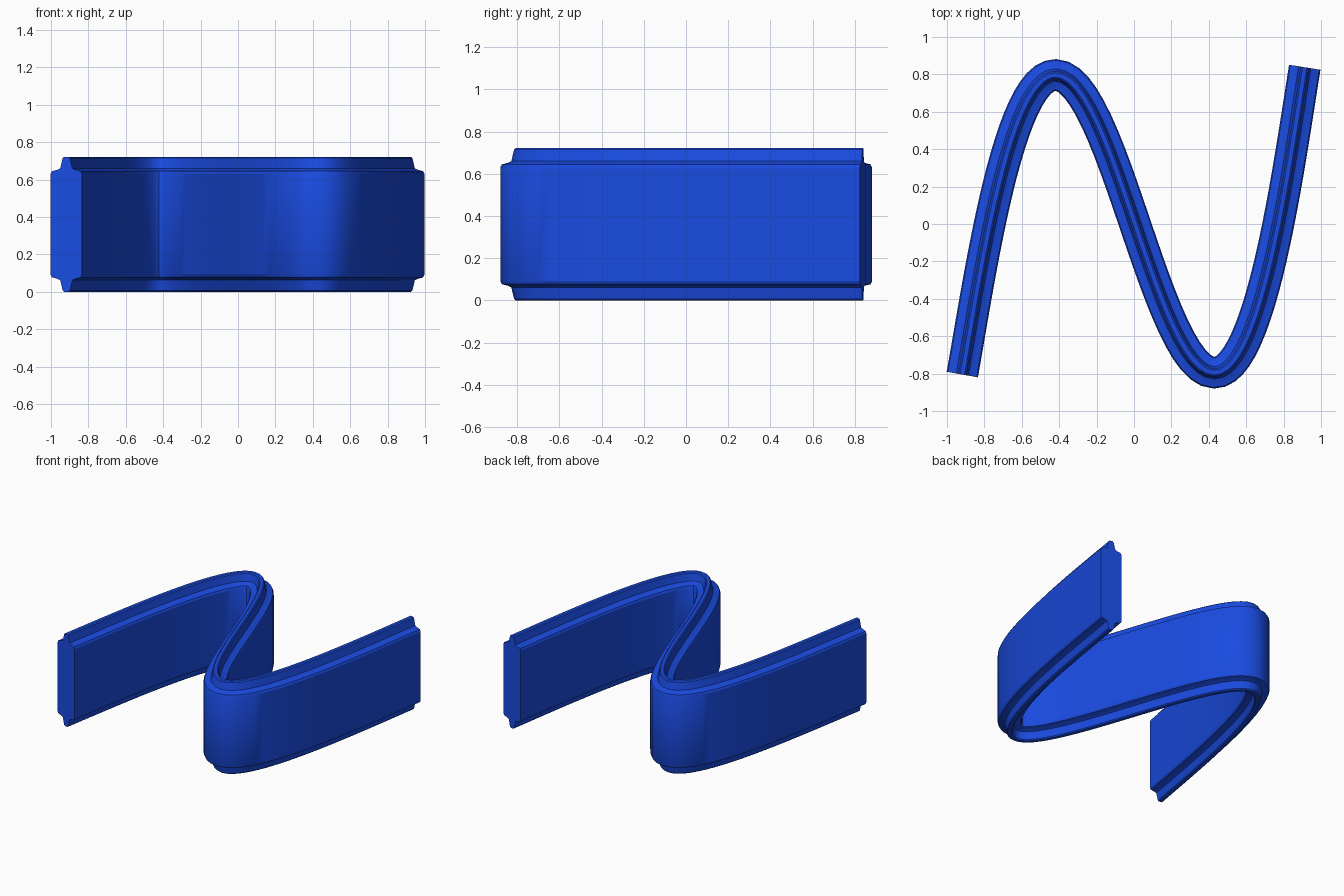
import bpy, bmesh, math
from mathutils import Vector
from mathutils.geometry import interpolate_bezier

if "Cube" in bpy.data.objects:
    bpy.data.objects.remove(bpy.data.objects["Cube"])

# Centreline of the wave: knots with left and right handles (seen from above)
knots = [
    ((-0.918, -0.805), None, (-0.82, -0.255)),
    ((-0.42, 0.797), (-0.67, 0.797), (-0.11, 0.797)),
    ((0.43, -0.795), (0.12, -0.795), (0.68, -0.795)),
    ((0.913, 0.838), (0.825, 0.29), None),
]
path = []
for a, b in zip(knots, knots[1:]):
    pts = interpolate_bezier(Vector((*a[0], 0)), Vector((*a[2], 0)),
                             Vector((*b[1], 0)), Vector((*b[0], 0)), 25)
    path += pts if not path else pts[1:]

# Cross-section: wide body with a narrow tongue above and below
right_top = [(0.085, 0.63), (0.078, 0.645), (0.05, 0.652), (0.033, 0.66),
             (0.027, 0.685), (0.02, 0.715), (0.012, 0.722)]
H = 0.722
top = right_top + [(-u, z) for u, z in reversed(right_top)]
profile = top + [(-u, H - z) for u, z in top]

# Sweep the section along the centreline
bm = bmesh.new()
rings = []
for i, p in enumerate(path):
    if i == 0:
        t = Vector((0.098, 0.55, 0))
    elif i == len(path) - 1:
        t = Vector((0.088, 0.548, 0))
    else:
        t = path[i + 1] - path[i - 1]
    t.normalize()
    side = Vector((t.y, -t.x, 0))
    rings.append([bm.verts.new(p + side * u + Vector((0, 0, z))) for u, z in profile])
n = len(profile)
for r, s in zip(rings, rings[1:]):
    for j in range(n):
        bm.faces.new((r[j], r[(j + 1) % n], s[(j + 1) % n], s[j]))
bm.faces.new(rings[0])
bm.faces.new(rings[-1][::-1])
bmesh.ops.recalc_face_normals(bm, faces=bm.faces)

mesh = bpy.data.meshes.new("wavy_strip")
bm.to_mesh(mesh)
bm.free()
strip = bpy.data.objects.new("wavy_strip", mesh)
bpy.context.collection.objects.link(strip)

# Blue material and smooth shading
blue = bpy.data.materials.new("blue")
blue.diffuse_color = (0.01, 0.07, 0.75, 1)
blue.use_nodes = True
blue.node_tree.nodes["Principled BSDF"].inputs["Base Color"].default_value = blue.diffuse_color
mesh.materials.append(blue)
bpy.context.view_layer.objects.active = strip
strip.select_set(True)
bpy.ops.object.shade_smooth_by_angle(angle=math.radians(25))
